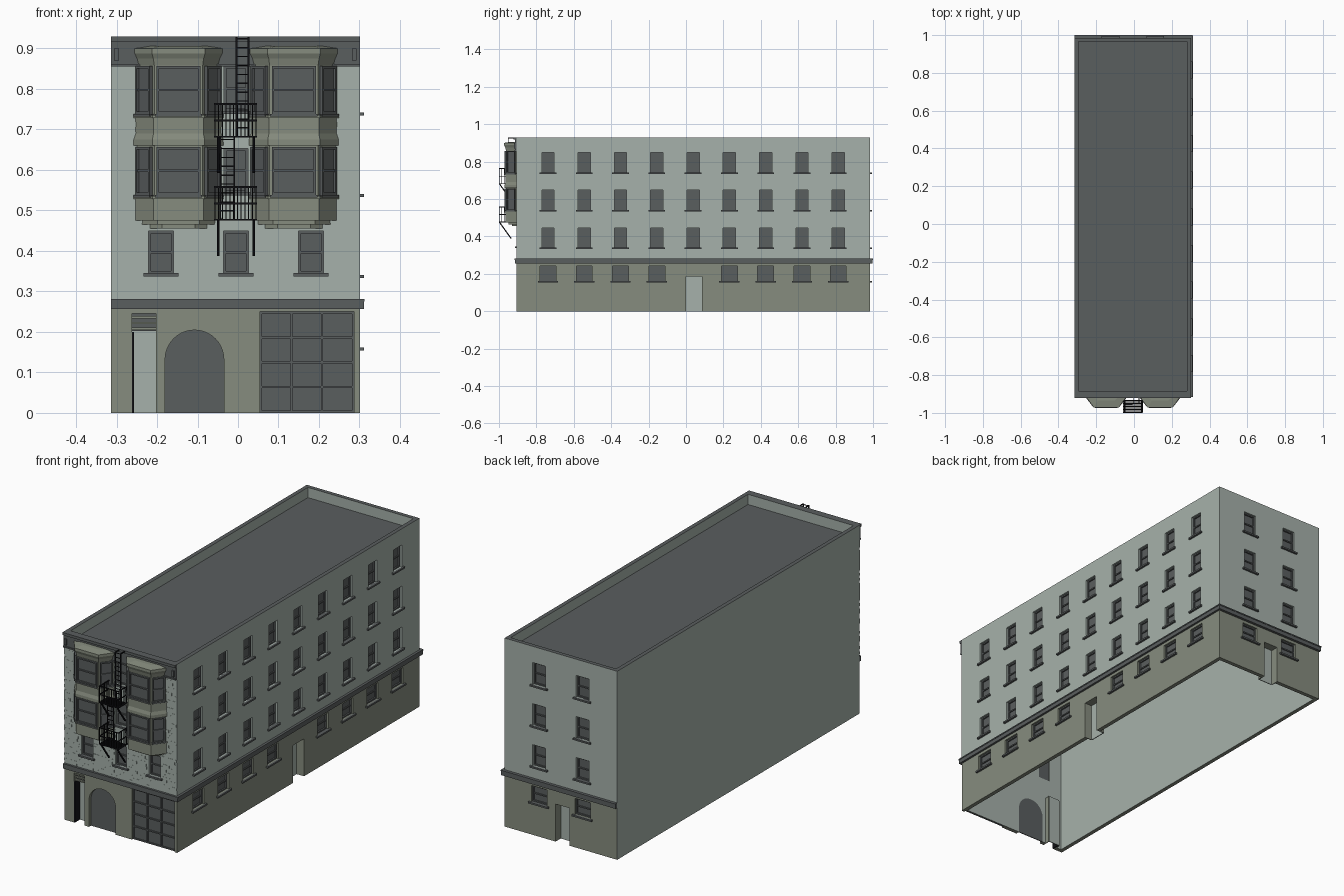
import bpy, bmesh, math, random
from mathutils import Vector

cube = bpy.data.objects.get("Cube")
if cube:
    bpy.data.objects.remove(cube)
random.seed(4)


def material(name, rgb):
    m = bpy.data.materials.new(name)
    m.use_nodes = True
    m.diffuse_color = (*rgb, 1)
    m.node_tree.nodes["Principled BSDF"].inputs["Base Color"].default_value = (*rgb, 1)
    return m


PALE = material("pale grey green", (.38, .44, .405))
OLIVE = material("olive grey", (.238, .262, .209))
DARK = material("dark grey", (.102, .112, .114))
BLACK = material("black iron", (.006, .006, .008))

X0, X1, Y0, Y1, TOP, T = -.314, .301, -.905, .985, .93, .02
ROOF, SPLIT = .88, .27
parts = {}


def part(name, mat):
    return parts.setdefault(name, (bmesh.new(), mat))[0]


class Facade:
    """Local frame: u along the wall, z up, d outward."""
    def __init__(self, origin, u, n):
        self.o, self.u, self.n = Vector(origin), Vector(u), Vector(n)

    def at(self, u, z, d):
        return self.o + self.u * u + self.n * d + Vector((0, 0, z))


def extrude(bm, f, outline, d0, d1):
    """Prism from a (u, z) outline between two depths."""
    a = [bm.verts.new(f.at(u, z, d0)) for u, z in outline]
    b = [bm.verts.new(f.at(u, z, d1)) for u, z in outline]
    faces = [bm.faces.new(a), bm.faces.new(b)]
    for i in range(len(a)):
        j = (i + 1) % len(a)
        faces.append(bm.faces.new((a[i], a[j], b[j], b[i])))
    bmesh.ops.recalc_face_normals(bm, faces=faces)


def box(bm, f, u0, u1, z0, z1, d0, d1):
    extrude(bm, f, [(u0, z0), (u1, z0), (u1, z1), (u0, z1)], d0, d1)


FRONT = Facade((0, Y0, 0), (1, 0, 0), (0, -1, 0))
SIDE = Facade((X1, 0, 0), (0, 1, 0), (1, 0, 0))
BACK = Facade((0, Y1, 0), (1, 0, 0), (0, 1, 0))
openings, hollows = bmesh.new(), bmesh.new()
front_holes = []


def window(name, f, u, z0, z1, w, d=-.016, cut=True, sill=True):
    a, b, e = u - w / 2, u + w / 2, .006
    if cut:
        box(openings, f, a, b, z0, z1, -.05, .02)
        if f is FRONT:
            front_holes.append((a, b, z0, z1))
    box(part(name + "_glass", DARK), f, a, b, z0, z1, d - .003, d)
    bm, mid = part(name + "_frames", DARK), (z0 + z1) / 2
    for u0, u1, v0, v1 in ((a, a + e, z0, z1), (b - e, b, z0, z1),
                           (a, b, z0, z0 + e), (a, b, z1 - e, z1)):
        box(bm, f, u0, u1, v0, v1, d, d + .007)
    box(bm, f, a, b, mid - .003, mid + .003, d, d + .005)
    if sill:
        box(part(name + "_sills", DARK), f, a - .012, b + .012, z0 - .008, z0, -.01, .01)


def door(name, f, u0, u1, top, deep=.04):
    box(openings, f, u0, u1, -.05, top, -.1, .02)
    box(part(name, PALE), f, u0, u1, 0, top, -deep - .004, -deep)
    bm = part(name + "_jambs", OLIVE)
    box(bm, f, u0 - .004, u0, 0, top, -deep, -T)
    box(bm, f, u1, u1 + .004, 0, top, -deep, -T)
    box(bm, f, u0, u1, top, top + .004, -deep, -T)


# Windows and doors
LEVELS = ((.341, .445), (.541, .647), (.742, .85))
for i in range(9):
    y = -.738 + .194 * i
    for z0, z1 in LEVELS:
        window("side_window", SIDE, y, z0, z1, .066)
    if i != 4:
        window("side_ground_window", SIDE, y, .162, .242, .085)
for x in (.112, -.125):
    for z0, z1 in LEVELS:
        window("back_window", BACK, x, z0, z1, .07)
    window("back_ground_window", BACK, x, .162, .242, .085)
for x in (-.19, -.005, .18):
    window("front_window", FRONT, x, .345, .449, .062)
for z0, z1 in LEVELS[1:]:
    window("front_window", FRONT, -.005, z0 + .004, z1 + .006, .06)
door("side_door", SIDE, 0, .085, .185)
door("back_door", BACK, -.055, .022, .185)
door("entry_door", FRONT, -.262, -.203, .245)
box(part("entry_dark_jamb", BLACK), FRONT, -.262, -.257, 0, .2, -.04, -.002)
box(part("entry_transom", DARK), FRONT, -.262, -.203, .202, .245, -.03, -.015)
for z in (.205, .219, .233):
    box(part("entry_louvres", OLIVE), FRONT, -.262, -.203, z, z + .006, -.02, -.006)

# Arched opening and garage door
arch = [(-.18, -.05), (-.035, -.05)] + [
    (-.1075 + .0725 * math.cos(math.pi * k / 20), .132 + .0725 * math.sin(math.pi * k / 20))
    for k in range(21)]
extrude(openings, FRONT, arch, -.05, .02)
extrude(part("arch_panel", DARK), FRONT, [(u, max(z, 0)) for u, z in arch], -.02, -.016)
box(openings, FRONT, .054, .286, -.05, .25, -.018, .02)
garage = part("garage_door", DARK)
box(garage, FRONT, .054, .286, 0, .25, -.018, -.014)
for k in range(4):
    u = .054 + k * .0757
    box(garage, FRONT, u, u + .005, 0, .25, -.014, -.008)
for k in range(5):
    z = k * .061
    box(garage, FRONT, .054, .286, z, z + .006, -.014, -.008)

# Band course and cornice
band = part("band_course", DARK)
for f, a, b in ((FRONT, X0, X1 + .01), (SIDE, Y0 - .01, Y1 + .013), (BACK, X0, X1 + .01)):
    d = .013 if f is BACK else .01
    box(band, f, a, b, .256, .281, -.004, d)
    box(band, f, a, b, .275, .281, 0, d + .002)
cornice = part("front_cornice", DARK)
box(cornice, FRONT, X0, X1, .855, .93, 0, .008)
box(cornice, FRONT, X0, X1, .917, .93, 0, .016)
box(cornice, FRONT, X0, X1, .855, .862, 0, .012)
for x in (-.3, .287):
    box(cornice, FRONT, x - .006, x + .006, .87, .9, 0, .015)

# Shingled upper front
shingles = part("front_shingles", PALE)
z, row = .281, .0125
while z < .853:
    u = X0
    while u < X1:
        v = min(u + random.uniform(.012, .03), X1)
        top = min(z + row, .855)
        if not any(u < h[1] and v > h[0] and z < h[3] and top > h[2] for h in front_holes):
            box(shingles, FRONT, u, v, z, top, -.001, random.choice((.001, .0015, .002)))
        u = v
    z += row

# Bay windows lofted from a height and offset profile
PROFILE = ((.455, -.035), (.465, -.035), (.465, -.016), (.475, -.016), (.475, 0), (.528, 0),
           (.528, .005), (.536, .005), (.536, -.003), (.66, -.003), (.66, .005), (.675, .005),
           (.69, 0), (.728, 0), (.728, .005), (.736, .005), (.736, -.003), (.858, -.003),
           (.875, .001), (.888, .007), (.9, .007), (.906, -.03))


def plan(o):
    w, c, d = .107 + o, .0615 + o * .6, .06 + o
    return [(-w, 0), (-c, d), (c, d), (w, 0)]


for side, cx in (("right", -.147), ("left", .138)):
    bm = part(side + "_bay", OLIVE)
    rings = [[bm.verts.new(FRONT.at(cx + x, z, d)) for x, d in plan(o)] for z, o in PROFILE]
    for r, s in zip(rings, rings[1:]):
        for i in range(3):
            bm.faces.new((r[i], r[i + 1], s[i + 1], s[i]))
    bm.faces.new(rings[0][::-1])
    bm.faces.new(rings[-1])
    pts = [FRONT.at(cx + x, 0, d) for x, d in plan(-.003)]
    for p, q, w in zip(pts, pts[1:], (.058, .109, .058)):
        u = (q - p).normalized()
        f = Facade((p + q) / 2, u, (u.y, -u.x, 0))
        for z0, z1 in ((.538, .657), (.738, .857)):
            window(side + "_bay_window", f, 0, z0, z1, w, .002, False, False)
            box(part(side + "_bay_sills", DARK), f, -w / 2 - .004, w / 2 + .004,
                z0 - .006, z0, 0, .012)

# Fire escape
iron = part("fire_escape", BLACK)


def bar(a, b, t=.0022):
    a, b = Vector(a), Vector(b)
    q = (b - a).to_track_quat('Z', 'Y')
    ends = [[iron.verts.new(p + q @ Vector((t * i, t * j, 0)))
             for i, j in ((-1, -1), (1, -1), (1, 1), (-1, 1))] for p in (a, b)]
    iron.faces.new(ends[0][::-1])
    iron.faces.new(ends[1])
    for i in range(4):
        j = (i + 1) % 4
        iron.faces.new((ends[0][i], ends[0][j], ends[1][j], ends[1][i]))


def ladder(x0, x1, y, z0, z1):
    for x in (x0, x1):
        bar((x, y, z0), (x, y, z1))
    for k in range(1, int((z1 - z0) / .022) + 1):
        bar((x0, y, z0 + k * .022), (x1, y, z0 + k * .022), .0015)


PX0, PX1, PY0, PY1 = -.057, .045, -.998, -.935
for z in (.477, .682):
    for k in range(9):
        y = PY0 + (PY1 - PY0) * k / 8
        bar((PX0, y, z), (PX1, y, z), .002)
    for h in (.04, .081):
        bar((PX0, PY0, z + h), (PX1, PY0, z + h), .002)
        for x in (PX0, PX1):
            bar((x, PY0, z + h), (x, Y0, z + h), .002)
    for k in range(12):
        x = PX0 + (PX1 - PX0) * k / 11
        bar((x, PY0, z), (x, PY0, z + .081), .0012)
    for x in (PX0, PX1):
        bar((x, PY0, z), (x, Y0, z))
        for k in range(1, 6):
            y = PY0 + .013 * k
            bar((x, y, z), (x, y, z + .081), .0012)
    for x in (-.049, .039):
        bar((x, PY0, z), (x, PY1, z - .088), .003)
ladder(-.044, -.009, -.955, .477, .682)
ladder(-.004, .026, -.95, .682, .928)
for x in (-.004, .026):
    bar((x, -.95, .926), (x, Y0, .926))

# Hollow building shell with cut openings
PLAN = Facade((0, 0, 0), (1, 0, 0), (0, 1, 0))
box(hollows, PLAN, X0 + T, X1 - T, -.1, ROOF - .02, Y0 + T, Y1 - T)
box(hollows, PLAN, X0 + T, X1 - T, ROOF, 1.1, Y0 + T, Y1 - T)
shell = bmesh.new()
box(shell, PLAN, X0, X1, 0, TOP, Y0, Y1)


def add_object(name, bm, mats):
    mesh = bpy.data.meshes.new(name)
    bm.to_mesh(mesh)
    bm.free()
    for m in mats:
        mesh.materials.append(m)
    obj = bpy.data.objects.new(name, mesh)
    bpy.context.collection.objects.link(obj)
    return obj


body = add_object("building_shell", shell, [PALE, OLIVE, DARK])
cutters = [add_object("hollow_cutter", hollows, []), add_object("opening_cutter", openings, [])]
for c in cutters:
    mod = body.modifiers.new(c.name, 'BOOLEAN')
    mod.operation, mod.solver, mod.object = 'DIFFERENCE', 'EXACT', c
bpy.context.view_layer.update()
bm = bmesh.new()
bm.from_object(body, bpy.context.evaluated_depsgraph_get())
body.modifiers.clear()
for c in cutters:
    bpy.data.objects.remove(c)
bmesh.ops.bisect_plane(bm, geom=bm.verts[:] + bm.edges[:] + bm.faces[:],
                       plane_co=(0, 0, SPLIT), plane_no=(0, 0, 1))
for f in bm.faces:
    c, n, e = f.calc_center_median(), f.normal, T - .001
    inside = X0 + e < c.x < X1 - e and Y0 + e < c.y < Y1 - e
    f.material_index = 0
    if n.z > .9 and c.z > ROOF - .01:
        f.material_index = 2
    elif n.z < -.9 and c.z < .01 or (c.z < SPLIT and not inside and c.x > X0 + .001):
        f.material_index = 1
bm.to_mesh(body.data)
bm.free()

for name, (bm, mat) in parts.items():
    bmesh.ops.recalc_face_normals(bm, faces=bm.faces[:])
    add_object(name, bm, [mat])
